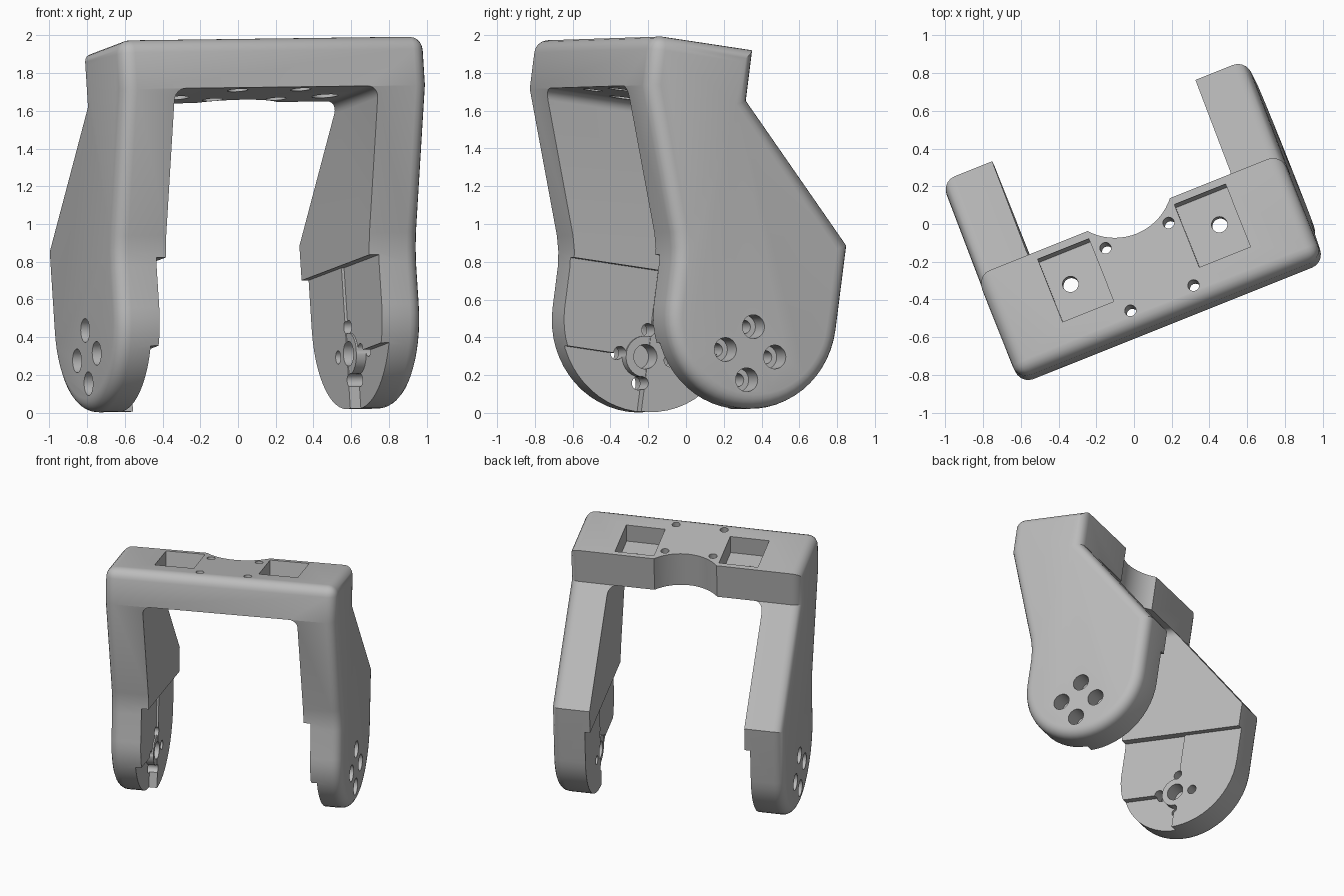
import bpy, bmesh
from math import sin, cos, pi, radians
from mathutils import Matrix

cube = bpy.data.objects.get("Cube")
if cube:
    bpy.data.objects.remove(cube, do_unlink=True)

# Local frame: x across the bracket, y to the back, z up the legs
HALF = 0.87          # outer half width
INNER = 0.58         # inner leg face
FLOOR = 1.63         # underside of the bar
TOP = 1.9
HUB = (-0.03, 0.304)  # joint centre on the legs (y, z)

grey = bpy.data.materials.new("plain_grey")
grey.use_nodes = True
grey.diffuse_color = (0.5, 0.5, 0.5, 1)
grey.node_tree.nodes["Principled BSDF"].inputs["Base Color"].default_value = (0.5, 0.5, 0.5, 1)


def to_object(bm, name):
    bmesh.ops.recalc_face_normals(bm, faces=bm.faces)
    mesh = bpy.data.meshes.new(name)
    bm.to_mesh(mesh)
    bm.free()
    mesh.materials.append(grey)
    obj = bpy.data.objects.new(name, mesh)
    bpy.context.collection.objects.link(obj)
    return obj


def prism(outline, axis, lo, hi):
    """Extrude a 2D outline along x (outline is y, z) or y (outline is x, z)."""
    bm = bmesh.new()
    place = (lambda a, b: (lo, a, b)) if axis == "x" else (lambda a, b: (a, lo, b))
    face = bm.faces.new([bm.verts.new(place(a, b)) for a, b in outline])
    ext = bmesh.ops.extrude_face_region(bm, geom=[face])
    step = (hi - lo, 0, 0) if axis == "x" else (0, hi - lo, 0)
    verts = [g for g in ext["geom"] if isinstance(g, bmesh.types.BMVert)]
    bmesh.ops.translate(bm, verts=verts, vec=step)
    return bm


def box(x0, x1, y0, y1, z0, z1):
    return prism([(y0, z0), (y1, z0), (y1, z1), (y0, z1)], "x", x0, x1)


def cylinder(axis, radius, lo, hi, a, b, n=32):
    """Cylinder along x centred on (y, z), or along z centred on (x, y)."""
    bm = bmesh.new()
    bmesh.ops.create_cone(bm, cap_ends=True, segments=n, radius1=radius,
                          radius2=radius, depth=hi - lo)
    mid = (lo + hi) / 2
    if axis == "x":
        m = Matrix.Translation((mid, a, b)) @ Matrix.Rotation(pi / 2, 4, "Y")
    else:
        m = Matrix.Translation((a, b, mid))
    bmesh.ops.transform(bm, matrix=m, verts=bm.verts)
    return bm


def combine(target, bm, operation="DIFFERENCE"):
    tool = to_object(bm, "helper")
    tool.hide_render = True
    mod = target.modifiers.new("combine", "BOOLEAN")
    mod.operation, mod.solver, mod.object = operation, "EXACT", tool
    bpy.context.view_layer.objects.active = target
    bpy.ops.object.modifier_apply(modifier=mod.name)
    bpy.data.objects.remove(tool, do_unlink=True)


# Side outline: bar on top, sloping leg, round foot
arc = [(-0.028 + 0.4875 * cos(t), 0.5 - 0.4875 * sin(t))
       for t in (pi * i / 28 for i in range(29))]
outline = [(-0.8, TOP), (-0.21, TOP), (-0.21, FLOOR), (0.46, 0.95)] + arc + [
    (-0.515, 0.72), (-0.523, 0.8), (-0.542, 0.88), (-0.8, FLOOR)]
body = prism(outline, "x", -HALF, HALF)

# Round the outer rims and the front top edge
rims = []
for e in body.edges:
    p, q = (v.co for v in e.verts)
    rim = abs(p.x - q.x) < 0.001
    front_top = all(c.z > TOP - 0.01 and c.y < -0.7 for c in (p, q))
    if rim or front_top:
        rims.append(e)
bmesh.ops.bevel(body, geom=rims, offset=0.075, offset_type="OFFSET", segments=5,
                profile=0.5, affect="EDGES", clamp_overlap=True)
bracket = to_object(body, "u_bracket")

# Opening between the legs with rounded upper corners
R = 0.06
corner = [(INNER - R + R * cos(t), FLOOR - R + R * sin(t))
          for t in (pi / 2 * i / 6 for i in range(7))]
opening = [(INNER, -0.5)] + corner + [(-x, z) for x, z in reversed(corner)] + [(-INNER, -0.5)]
combine(bracket, prism(opening, "y", -1.5, 1.5))

# Stepped recesses on the inner faces of the feet
combine(bracket, box(-0.62, 0.62, -1.5, 1.5, -0.5, 0.765))
combine(bracket, box(-0.635, 0.635, -1.5, -0.015, -0.5, 0.765))
combine(bracket, box(-0.68, 0.68, -1.5, -0.015, -0.5, 0.30))

# Joint boss, blind centre hole and four counterbored screw holes per foot
for s in (-1, 1):
    def span(a, b):
        return sorted((s * a, s * b))
    combine(bracket, cylinder("x", 0.11, *span(0.625, 0.72), *HUB), "UNION")
    combine(bracket, cylinder("x", 0.065, *span(0.5, 0.74), *HUB))
    for dy, dz in ((1, 0), (-1, 0), (0, 1), (0, -1)):
        y, z = HUB[0] + 0.142 * dy, HUB[1] + 0.142 * dz
        combine(bracket, cylinder("x", 0.035, *span(0.5, 1), y, z))
        combine(bracket, cylinder("x", 0.063, *span(0.74, 1), y, z))

# Curved notch in the back of the bar
combine(bracket, cylinder("z", 0.306, 1.5, 2.1, 0, -0.014, 64))

# Square pockets and screw holes in the bar
for s in (-1, 1):
    x = 0.39 * s
    combine(bracket, box(x - 0.146, x + 0.146, -0.612, -0.25, TOP - 0.14, 2.1))
    holes = [(0.425 * s, -0.42, 0.042, 0.07, 0.05),
             (0.18 * s, -0.33, 0.03, 0.055, 0.1),
             (0.18 * s, -0.69, 0.03, 0.055, 0.1)]
    for hx, hy, r, bore, depth in holes:
        combine(bracket, cylinder("z", r, 1.5, 2.1, hx, hy))
        combine(bracket, cylinder("z", bore, 1.5, FLOOR + depth, hx, hy))

# Turn the bracket into its resting pose
pose = (Matrix.Rotation(radians(21.7), 4, "Z") @ Matrix.Rotation(radians(-8), 4, "X")
        @ Matrix.Rotation(radians(-0.7), 4, "Y") @ Matrix.Translation((0.016, 0, 0)))
bracket.data.transform(pose)
bracket.data.update()

bpy.ops.object.select_all(action="DESELECT")
bracket.select_set(True)
bpy.context.view_layer.objects.active = bracket
bpy.ops.object.shade_smooth_by_angle(angle=radians(30))
